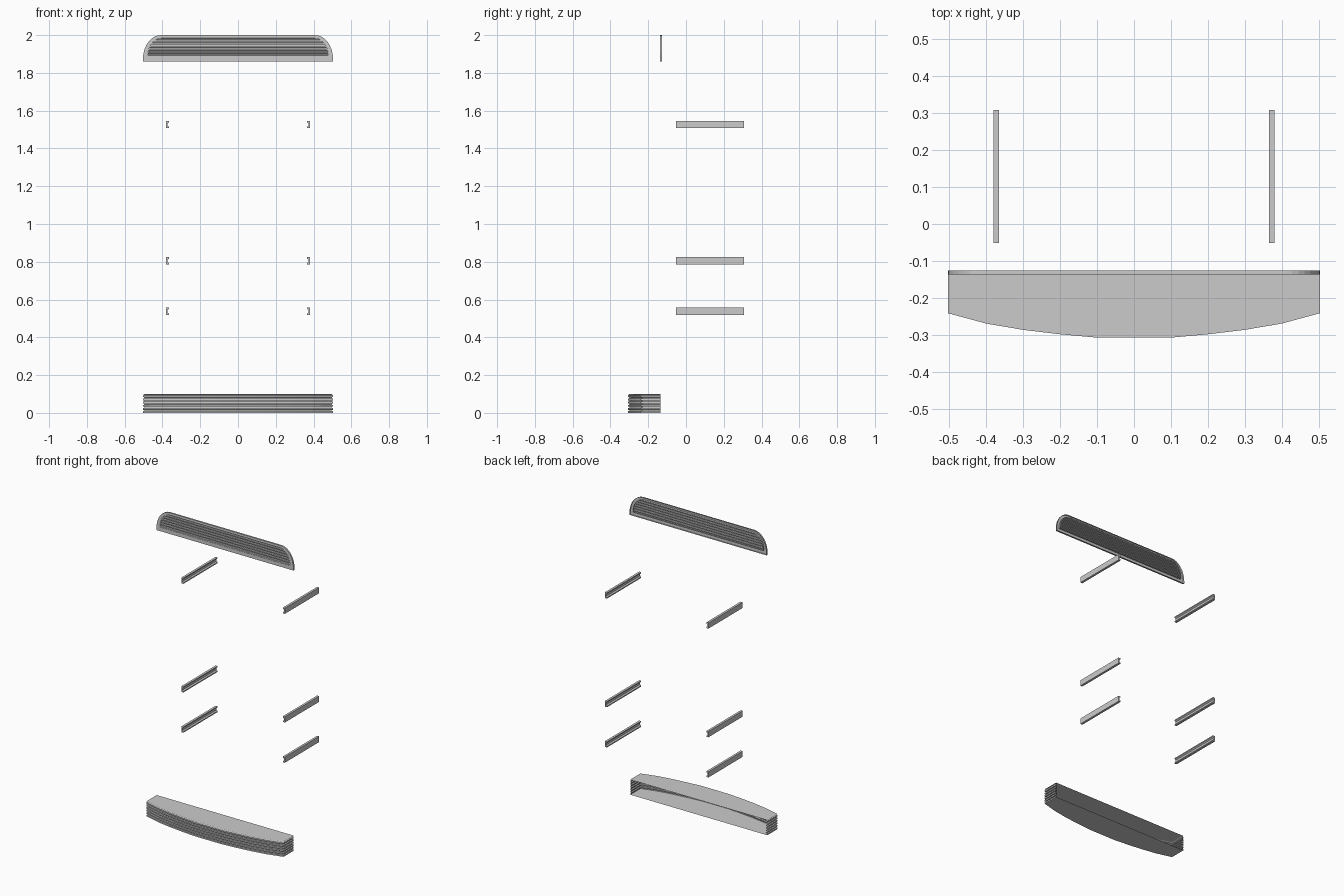
import bpy, bmesh, math

if "Cube" in bpy.data.objects:
    bpy.data.objects.remove(bpy.data.objects["Cube"])


def finish(name, bm, recalc=True):
    if recalc:
        bmesh.ops.recalc_face_normals(bm, faces=bm.faces)
    me = bpy.data.meshes.new(name)
    bm.to_mesh(me)
    bm.free()
    ob = bpy.data.objects.new(name, me)
    bpy.context.collection.objects.link(ob)
    return ob


def strips(bm, rows, closed=False):
    """Bridge consecutive rows of points with quads."""
    vs = [[bm.verts.new(p) for p in r] for r in rows]
    for a, b in zip(vs, vs[1:]):
        n = len(a)
        for i in range(n if closed else n - 1):
            j = (i + 1) % n
            bm.faces.new((a[i], a[j], b[j], b[i]))
    return vs


# Bowed base: ribbed wall around front and sides, flat lids, open back
BACK, RIBS, H = -0.134, 6, 0.10
half = [(0.1, -0.307), (0.2, -0.298), (0.3, -0.286), (0.4, -0.269), (0.503, -0.241), (0.503, BACK)]
plan = [(-x, y) for x, y in reversed(half)] + half


def base_row(z, inset):
    sx = (0.503 - inset) / 0.503
    return [(x * sx, y if y == BACK else y + inset, z) for x, y in plan]


rows = []
step = H / RIBS
for i in range(RIBS):
    z = i * step
    rows += [base_row(z, 0), base_row(z + step * 0.55, 0),
             base_row(z + step * 0.6, 0.009), base_row(z + step * 0.95, 0.009)]
rows[-1] = base_row(H, 0)
rows[-2] = base_row(H - step * 0.2, 0.009)
bm = bmesh.new()
vs = strips(bm, rows)
bm.faces.new(vs[0])
bm.faces.new(vs[-1])
finish("ribbed_base", bm)

# Header grille frame: flat ring with rounded upper corners
Z0, FRONT, REAR = 1.86, -0.137, -0.126


def outline(w, z0, z1, rx, rz, y, n=8):
    arc = [(w - rx + rx * math.cos(a), z1 - rz + rz * math.sin(a))
           for a in (math.pi / 2 * k / n for k in range(n + 1))]
    pts = [(w, z0)] + arc
    pts += [(-x, z) for x, z in reversed(pts)]
    return [(x, y, z) for x, z in pts]


OUT = (0.503, Z0, 2.0, 0.095, 0.125)
INN = (0.478, 1.885, 1.984, 0.075, 0.095)
bm = bmesh.new()
strips(bm, [outline(*OUT, REAR), outline(*OUT, FRONT),
            outline(*INN, FRONT), outline(*INN, REAR)], closed=True)
finish("grille_frame", bm)


# Louvres: sawtooth sheet cut to the inner outline
def inner_half_width(z):
    w, z0, z1, rx, rz = INN
    t = max(0, (z - (z1 - rz)) / rz)
    return w - rx + rx * math.sqrt(max(0, 1 - t * t))


bm = bmesh.new()
rows = []
N = 6
pitch = (INN[2] - INN[1]) / N
for i in range(N):
    z = INN[1] + i * pitch
    for dz, y in ((0, FRONT + 0.002), (0.45, FRONT + 0.002), (0.55, REAR), (0.9, REAR)):
        zz = z + dz * pitch
        w = inner_half_width(zz)
        rows.append([(-w, y, zz), (w, y, zz)])
w = inner_half_width(INN[2])
rows.append([(-w, FRONT + 0.002, INN[2]), (w, FRONT + 0.002, INN[2])])
strips(bm, rows)
finish("grille_louvres", bm)

# Six shelf rails: flat outside, grooved inside
PROFILE = [(0.380, -0.019), (0.380, 0.019), (0.365, 0.019), (0.365, 0.012), (0.373, 0.006),
           (0.373, -0.006), (0.365, -0.012), (0.365, -0.019)]
for side, label in ((-1, "left"), (1, "right")):
    for k, z in enumerate((0.538, 0.805, 1.526)):
        bm = bmesh.new()
        ends = strips(bm, [[(side * x, y, z + h) for x, h in PROFILE] for y in (-0.052, 0.308)], closed=True)
        for e in ends:
            bm.faces.new(e)
        finish(f"{label}_rail_{k + 1}", bm)
